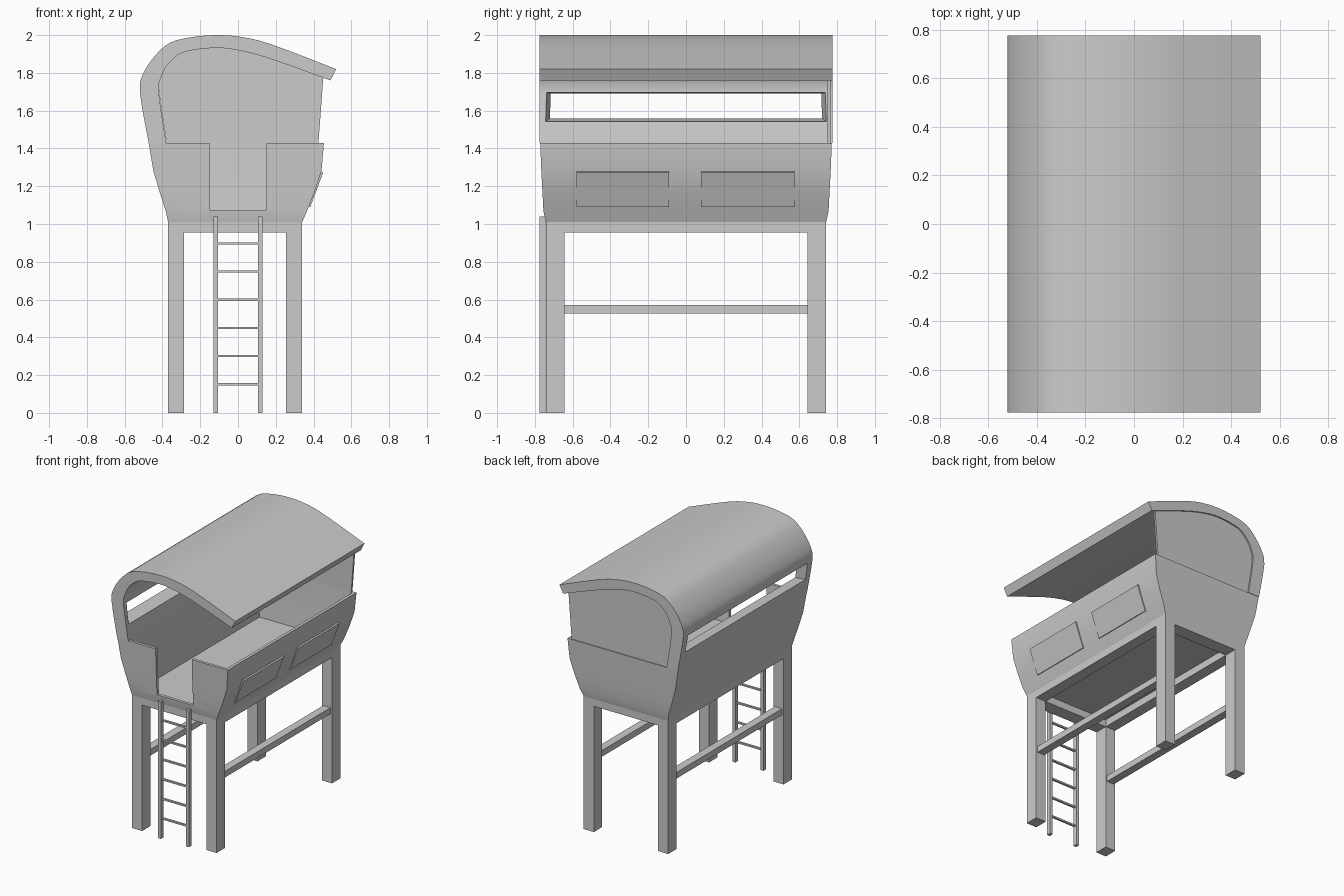
import bpy
import bmesh
import math

default = bpy.data.objects.get("Cube")
if default:
    bpy.data.objects.remove(default, do_unlink=True)

GREY = (0.6, 0.6, 0.6, 1.0)
grey = bpy.data.materials.new("plain_grey")
grey.use_nodes = True
grey.diffuse_color = GREY
grey.node_tree.nodes["Principled BSDF"].inputs["Base Color"].default_value = GREY


def finish(name, bm, smooth=False):
    """Turn a bmesh into a named object with the shared material."""
    bmesh.ops.recalc_face_normals(bm, faces=bm.faces)
    mesh = bpy.data.meshes.new(name)
    bm.to_mesh(mesh)
    bm.free()
    mesh.materials.append(grey)
    obj = bpy.data.objects.new(name, mesh)
    bpy.context.collection.objects.link(obj)
    if smooth:
        shade(obj)
    return obj


def activate(obj):
    bpy.ops.object.select_all(action="DESELECT")
    obj.select_set(True)
    bpy.context.view_layer.objects.active = obj


def shade(obj):
    activate(obj)
    bpy.ops.object.shade_smooth_by_angle(angle=math.radians(35))


def loft(name, rings, smooth=False):
    """Skin a row of equal-length closed loops and cap both ends."""
    bm = bmesh.new()
    loops = [[bm.verts.new(p) for p in ring] for ring in rings]
    for a, b in zip(loops, loops[1:]):
        for i in range(len(a)):
            j = (i + 1) % len(a)
            bm.faces.new((a[i], a[j], b[j], b[i]))
    bm.faces.new(loops[0][::-1])
    bm.faces.new(loops[-1])
    return finish(name, bm, smooth)


def rect(x0, x1, y0, y1, z):
    return [(x0, y0, z), (x1, y0, z), (x1, y1, z), (x0, y1, z)]


def box(name, x0, x1, y0, y1, z0, z1):
    return loft(name, [rect(x0, x1, y0, y1, z0), rect(x0, x1, y0, y1, z1)])


def extrude(name, profile, y0, y1, smooth=False):
    """Extrude an x-z profile along y."""
    return loft(name, [[(x, y, z) for x, z in profile] for y in (y0, y1)], smooth)


def cut(obj, cutter):
    activate(obj)
    mod = obj.modifiers.new("cut", "BOOLEAN")
    mod.operation = "DIFFERENCE"
    mod.solver = "EXACT"
    mod.object = cutter
    bpy.ops.object.modifier_apply(modifier=mod.name)
    bpy.data.objects.remove(cutter, do_unlink=True)
    shade(obj)


def spline(points, steps=3):
    """Catmull-Rom refinement of an open x-z path."""
    out = []
    ends = [points[0]] + points + [points[-1]]
    for a, b, c, d in zip(ends, ends[1:], ends[2:], ends[3:]):
        for s in range(steps):
            t = s / steps
            out.append(tuple(
                0.5 * (2 * q + (r - p) * t + (2 * p - 5 * q + 4 * r - u) * t * t
                       + (3 * q - p - 3 * r + u) * t ** 3)
                for p, q, r, u in zip(a, b, c, d)))
    return out + [points[-1]]


# Curved roof sweeping down into the high side wall
outer = spline([(-0.473, 1.43), (-0.52, 1.70), (-0.50, 1.80), (-0.44, 1.89), (-0.36, 1.96),
                (-0.24, 1.99), (-0.11, 2.0), (0.02, 1.99), (0.18, 1.95), (0.52, 1.82)])
inner = spline([(-0.38, 1.43), (-0.42, 1.70), (-0.405, 1.78), (-0.375, 1.84), (-0.31, 1.90),
                (-0.23, 1.922), (-0.11, 1.932), (0.0, 1.92), (0.17, 1.875), (0.49, 1.76)])
roof = extrude("roof_and_high_wall", outer + inner[::-1], -0.775, 0.775)

# Long viewing slot, flaring inwards
slot = loft("slot_cutter", [
    [(x, -y, z0), (x, y, z0), (x, y, z1), (x, -y, z1)]
    for x, y, z0, z1 in ((-0.56, 0.71, 1.555, 1.692), (-0.50, 0.72, 1.56, 1.69),
                         (-0.39, 0.745, 1.54, 1.70))])
cut(roof, slot)

# Flat panel closing the back above the tub
extrude("back_panel", [(-0.40, 1.42), (0.425, 1.42), (0.452, 1.78)]
        + [(x, z + 0.01) for x, z in inner[-3::-1]], 0.75, 0.765)

# Tub: outer skin rings upward, then inner skin rings down to the floor
tub_rings = [(-0.37, 0.34, 0.742, 1.01), (-0.383, 0.366, 0.755, 1.07),
             (-0.415, 0.406, 0.76, 1.17), (-0.448, 0.442, 0.766, 1.28),
             (-0.473, 0.455, 0.772, 1.43),
             (-0.38, 0.432, 0.75, 1.43), (-0.365, 0.418, 0.745, 1.28),
             (-0.345, 0.382, 0.738, 1.17), (-0.33, 0.34, 0.73, 1.05)]
tub = loft("tub", [rect(x0, x1, -y, y, z) for x0, x1, y, z in tub_rings])
cut(tub, box("doorway_cutter", -0.152, 0.152, -0.9, -0.68, 1.075, 1.5))

# Two flat plates on the low side
for name, y0, y1 in (("front_side_plate", -0.58, -0.09), ("rear_side_plate", 0.08, 0.575)):
    extrude(name, [(0.365, 1.095), (0.383, 1.09), (0.451, 1.272), (0.435, 1.28)], y0, y1)

# Platform frame
X0, X1, Y, LX, LY = -0.37, 0.34, 0.742, 0.085, 0.1
for side, a, b in (("right", X0, X0 + LX), ("left", X1 - LX, X1)):
    box(side + "_platform_beam", a, b, -Y, Y, 0.955, 1.01)
    box(side + "_brace", a + 0.012, b - 0.012, LY - Y, Y - LY, 0.525, 0.572)
    box(side + "_front_leg", a, b, -Y, LY - Y, 0, 0.955)
    box(side + "_back_leg", a, b, Y - LY, Y, 0, 0.955)
box("front_platform_beam", X0 + LX, X1 - LX, -Y, LY - Y, 0.955, 1.01)
box("back_platform_beam", X0 + LX, X1 - LX, Y - LY, Y, 0.955, 1.01)

# Ladder
for side, x in (("right", -0.118), ("left", 0.118)):
    box(side + "_ladder_rail", x - 0.012, x + 0.012, -0.775, -0.744, 0, 1.04)
for i in range(6):
    z = 0.152 + 0.149 * i
    box("ladder_rung_%d" % (i + 1), -0.106, 0.106, -0.768, -0.752, z - 0.006, z + 0.006)
